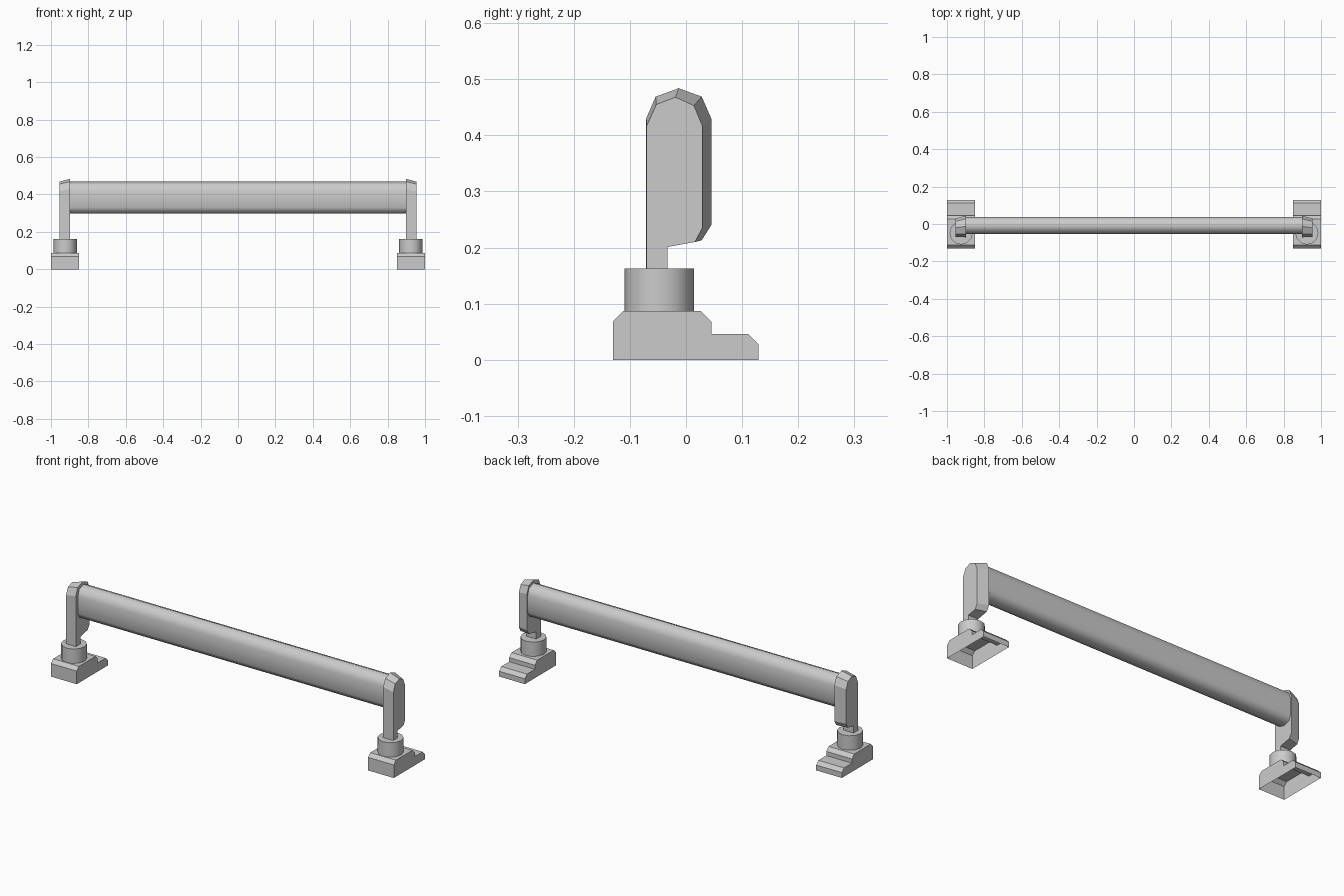
import bpy, bmesh, math

if "Cube" in bpy.data.objects:
    bpy.data.objects.remove(bpy.data.objects["Cube"])


def loft(name, x0, prof0, x1, prof1, skip=(), caps=True, smooth=None):
    """Join two matching (y, z) outlines lying at x0 and x1; skip drops side faces."""
    bm = bmesh.new()
    a = [bm.verts.new((x0, y, z)) for y, z in prof0]
    b = [bm.verts.new((x1, y, z)) for y, z in prof1]
    n = len(a)
    for i in range(n):
        if i not in skip:
            j = (i + 1) % n
            bm.faces.new((a[i], a[j], b[j], b[i]))
    if caps:
        bm.faces.new(a)
        bm.faces.new(b)
    bmesh.ops.recalc_face_normals(bm, faces=bm.faces)
    mesh = bpy.data.meshes.new(name)
    bm.to_mesh(mesh)
    bm.free()
    obj = bpy.data.objects.new(name, mesh)
    bpy.context.collection.objects.link(obj)
    if smooth:
        shade(obj, smooth)
    return obj


def shade(obj, degrees):
    bpy.ops.object.select_all(action='DESELECT')
    obj.select_set(True)
    bpy.context.view_layer.objects.active = obj
    bpy.ops.object.shade_smooth_by_angle(angle=math.radians(degrees))


# Outlines in (y, z)
FOOT = [(-.13, 0), (-.13, .069), (-.112, .087), (.026, .087), (.045, .068),
        (.045, .046), (.111, .046), (.129, .028), (.129, 0)]
POST_OUTER = [(-.07, .15), (-.07, .417), (-.053, .455), (-.019, .468),
              (.014, .453), (.029, .417), (.029, .235), (.016, .21),
              (-.033, .201), (-.033, .15)]
POST_INNER = [(-.071, .15), (-.071, .43), (-.054, .469), (-.013, .484),
              (.028, .469), (.045, .43), (.045, .24), (.028, .213),
              (-.033, .201), (-.033, .15)]
RAIL = [(-.053, .42), (-.042, .453), (-.008, .468), (.027, .453), (.038, .42),
        (.038, .33), (.025, .306), (-.008, .297), (-.041, .306), (-.053, .33)]

# Crossbar
loft("crossbar", -.897, RAIL, .897, RAIL, smooth=50)

for side, s in (("left", -1), ("right", 1)):
    # Hollow stepped foot, open underneath
    loft(side + "_foot", s * .85, FOOT, s * 1.0, FOOT, skip=(len(FOOT) - 1,))
    # Bent post with a head tapering outwards
    loft(side + "_post", s * .955, POST_OUTER, s * .897, POST_INNER)
    # Round collar between foot and post
    bpy.ops.mesh.primitive_cylinder_add(vertices=12, radius=.062, depth=.076,
                                        location=(s * .924, -.048, .125))
    collar = bpy.context.object
    collar.name = side + "_collar"
    shade(collar, 40)
